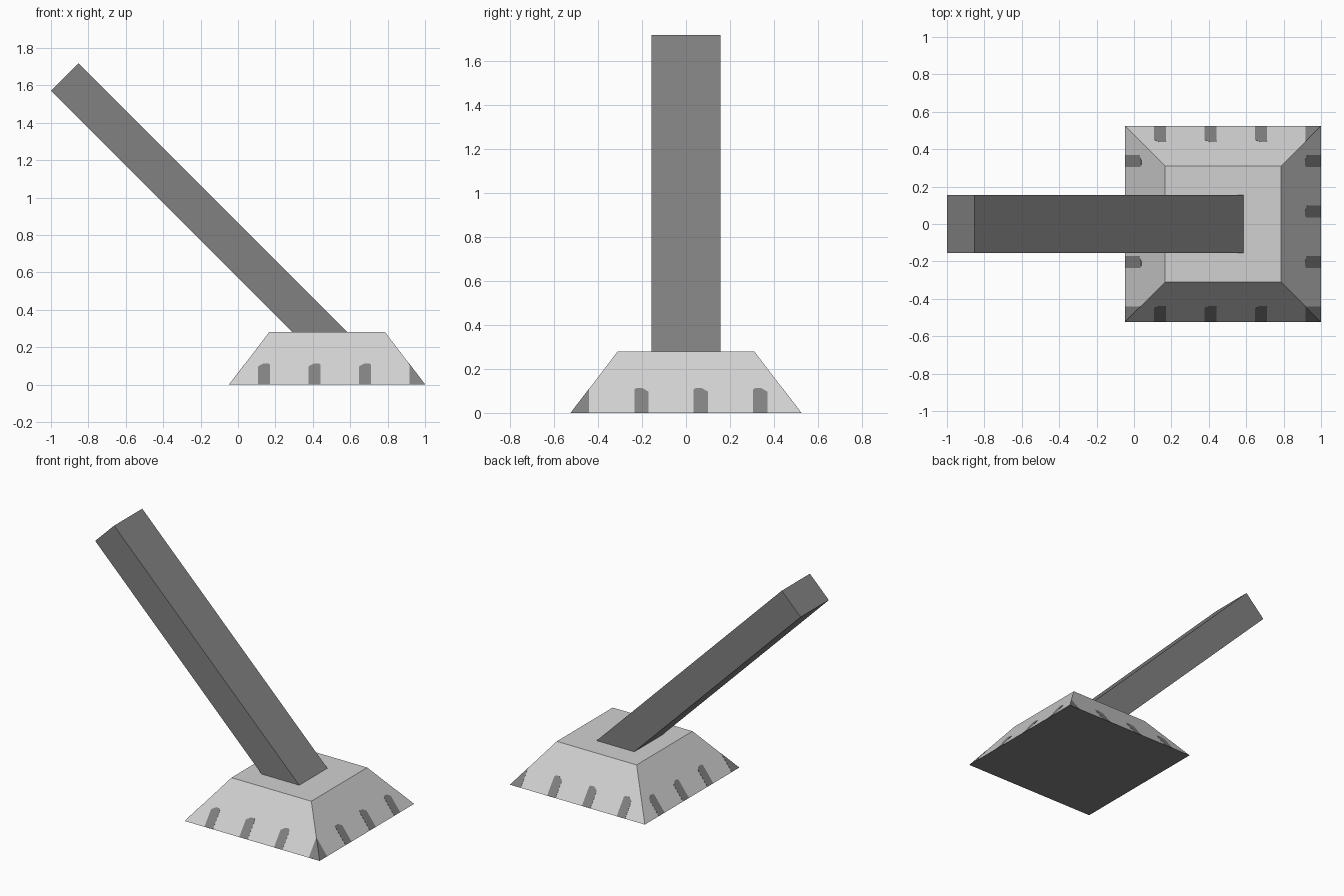
import bpy, bmesh
from mathutils import Vector

if "Cube" in bpy.data.objects:
    bpy.data.objects.remove(bpy.data.objects["Cube"])

CX, B, T, H = 0.4765, 0.5235, 0.31, 0.28   # base centre x, half widths, height


def material(name, v):
    m = bpy.data.materials.new(name)
    m.diffuse_color = (v, v, v, 1)
    m.use_nodes = True
    m.node_tree.nodes["Principled BSDF"].inputs["Base Color"].default_value = m.diffuse_color
    return m


light = material("light grey", 0.638)
dark = material("dark grey", 0.222)


def make(name, verts, faces, mat):
    bm = bmesh.new()
    vs = [bm.verts.new(v) for v in verts]
    for f in faces:
        bm.faces.new([vs[i] for i in f])
    bmesh.ops.recalc_face_normals(bm, faces=bm.faces)
    me = bpy.data.meshes.new(name)
    bm.to_mesh(me)
    bm.free()
    me.materials.append(mat)
    ob = bpy.data.objects.new(name, me)
    bpy.context.collection.objects.link(ob)
    return ob


def prism(name, ring_a, ring_b, mat):
    n = len(ring_a)
    faces = [range(n), range(n, 2 * n)]
    faces += [(i, (i + 1) % n, n + (i + 1) % n, n + i) for i in range(n)]
    return make(name, list(ring_a) + list(ring_b), faces, mat)


# Tapered base with a dark underside
def square(r, z):
    return [(CX + sx * r, sy * r, z) for sx, sy in ((-1, -1), (1, -1), (1, 1), (-1, 1))]


base = prism("base", square(B, 0), square(T, H), light)
base.data.materials.append(dark)
for f in base.data.polygons:
    if f.normal.z < -0.9:
        f.material_index = 1

# Slanted square handle, cut flat where it meets the base
profile = [(0.292, H), (0.585, H), (-0.853, 1.717), (-1.0, 1.571)]
prism("handle", [(x, -0.156, z) for x, z in profile],
      [(x, 0.156, z) for x, z in profile], dark)

# Dark notch marks: very thin plates lying on the sloping sides
slope = (B - T) / H
notches = [[(u, 0), (u + 0.065, 0), (u + 0.065, 0.106), (u + 0.055, 0.113),
            (u + 0.03, 0.113), (u, 0.096)] for u in (-0.37, -0.10, 0.17)]
notches.append([(0.44, 0), (B, 0), (0.44, (B - 0.44) / slope)])   # corner mark

for side, along, out in (("front", (1, 0), (0, -1)), ("back", (1, 0), (0, 1)),
                         ("right", (0, -1), (1, 0)), ("left", (0, -1), (-1, 0))):
    a, o = Vector((*along, 0)), Vector((*out, 0))
    normal = (o + Vector((0, 0, slope))).normalized()
    for k, shape in enumerate(notches):
        ring = [Vector((CX, 0, z)) + a * u + o * (B - slope * z) for u, z in shape]
        prism(f"{side}_notch_{k + 1}", [p - normal * 0.0005 for p in ring],
              [p + normal * 0.001 for p in ring], dark)
